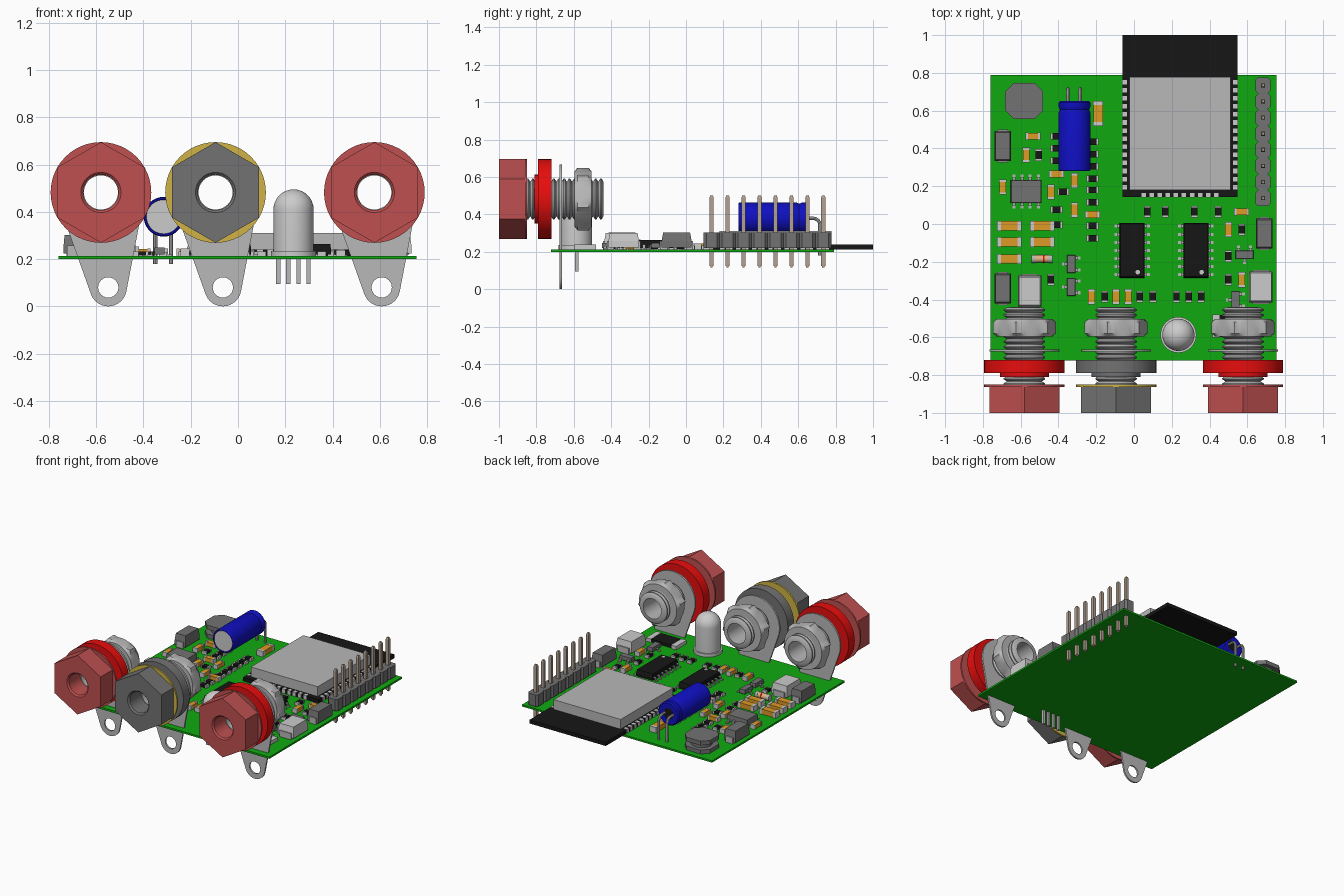
import bpy, bmesh, math
from mathutils import Vector
from mathutils.geometry import convex_hull_2d

if "Cube" in bpy.data.objects:
    bpy.data.objects.remove(bpy.data.objects["Cube"])

TOP = 0.213  # upper face of the circuit board


def mat(name, r, g, b):
    m = bpy.data.materials.new(name)
    m.diffuse_color = (r, g, b, 1)
    m.use_nodes = True
    m.node_tree.nodes["Principled BSDF"].inputs["Base Color"].default_value = m.diffuse_color
    return m


METAL = mat("metal", .48, .48, .48)
GREEN = mat("board_green", .005, .40, .005)
BLACK = mat("black", .008, .008, .008)
DARK = mat("dark_grey", .17, .17, .17)
RED = mat("red", .80, .004, .004)
DULL = mat("dull_red", .52, .08, .08)
GOLD = mat("gold", .62, .45, .06)
ORANGE = mat("orange", .72, .32, .02)
TAN = mat("tan", .75, .45, .22)
BLUE = mat("blue", .005, .005, .55)
PALE = mat("pale_grey", .6, .6, .6)
PIN = mat("pin", .45, .36, .29)


class Part:
    """Collects solids of several colours into one mesh."""
    def __init__(self, name):
        self.name, self.bm, self.mats = name, bmesh.new(), []

    def face(self, verts, m):
        if m not in self.mats:
            self.mats.append(m)
        self.bm.faces.new(verts).material_index = self.mats.index(m)

    def prism(self, pts, z0, z1, m, taper=1.0):
        c = sum((Vector(p) for p in pts), Vector((0, 0))) / len(pts)
        lo = [self.bm.verts.new((p[0], p[1], z0)) for p in pts]
        hi = [self.bm.verts.new((*(c + (Vector(p) - c) * taper), z1)) for p in pts]
        self.face(lo[::-1], m)
        self.face(hi, m)
        for i in range(len(pts)):
            j = (i + 1) % len(pts)
            self.face([lo[i], lo[j], hi[j], hi[i]], m)

    def box(self, x0, x1, y0, y1, z0, z1, m=METAL, taper=1.0):
        self.prism([(x0, y0), (x1, y0), (x1, y1), (x0, y1)], z0, z1, m, taper)

    def cut_box(self, cx, cy, w, h, c, z0, z1, m):
        q = [(w, h - c), (w - c, h), (c - w, h), (-w, h - c), (-w, c - h), (c - w, -h), (w - c, -h), (w, c - h)]
        self.prism([(cx + x, cy + y) for x, y in q], z0, z1, m)

    def lathe(self, prof, m, axis='Y', segs=48, hexr=None, corner=90):
        """Revolve (along, radius) points; hexr clips the radius to a hexagon."""
        rings = []
        for k in range(segs):
            t = 360 * k / segs
            lim = 9 if not hexr else hexr * math.cos(math.pi / 6) / math.cos(math.radians((t - corner) % 60 - 30))
            ring = []
            for a, r in prof:
                r = min(r, lim)
                u, v = r * math.cos(math.radians(t)), r * math.sin(math.radians(t))
                ring.append(self.bm.verts.new((u, a, v) if axis == 'Y' else (u, v, a)))
            rings.append(ring)
        n = len(prof) - (1 if prof[0][1] == 0 else 0)
        for k in range(segs):
            a, b = rings[k], rings[(k + 1) % segs]
            for i in range(n):
                j = (i + 1) % len(prof)
                self.face([a[i], a[j], b[j], b[i]], m)

    def mesh(self):
        bmesh.ops.remove_doubles(self.bm, verts=[v for v in self.bm.verts if v.co.xy.length < 1e-7 or abs(v.co.x) + abs(v.co.z) < 1e-7], dist=1e-6)
        bmesh.ops.recalc_face_normals(self.bm, faces=self.bm.faces)
        me = bpy.data.meshes.new(self.name)
        self.bm.to_mesh(me)
        self.bm.free()
        for m in self.mats:
            me.materials.append(m)
        return me


def place(name, me, x=0, y=0, z=TOP, turn=0):
    o = bpy.data.objects.new(name, me)
    o.location, o.rotation_euler = (x, y, z), (0, 0, math.radians(turn))
    bpy.context.collection.objects.link(o)
    return o


def smooth(objs):
    bpy.ops.object.select_all(action='DESELECT')
    for o in objs:
        o.select_set(True)
    bpy.context.view_layer.objects.active = objs[0]
    bpy.ops.object.shade_smooth_by_angle(angle=math.radians(30))


rounds = []

# circuit board
p = Part("circuit_board")
p.box(-.76, .755, -.722, .79, .2, TOP, GREEN)
place("circuit_board", p.mesh(), z=0)


def solid(name, prof, m, **kw):
    q = Part(name)
    q.lathe(prof, m, **kw)
    return q.mesh()


# binding posts: hex cap, flange, insulating washer, threaded tube, nut, solder tab
thread = [(-.44, .072), (-.86, .072)]
for i in range(15):
    a = -.86 + i * .028
    thread += [(a, .094), (a + .010, .110), (a + .016, .110), (a + .026, .094)]
tube = solid("threaded_tube", thread, METAL)
nut = solid("hex_nut", [(-.595, .1), (-.595, .15), (-.58, .18), (-.52, .18), (-.504, .15), (-.504, .1)], METAL, hexr=.173, corner=105)
for side, x, cap_m, flange_m, wash_m in (("left", -.58, DULL, DULL, RED), ("middle", -.095, DARK, GOLD, DARK), ("right", .577, DULL, DULL, RED)):
    cap = solid("cap", [(-1, .085), (-1, .3), (-.862, .3), (-.862, .075), (-.99, .075)], cap_m, hexr=.213)
    flange = solid("flange", [(-.862, .09), (-.862, .213), (-.85, .213), (-.85, .09)], flange_m)
    wash = solid("washer", [(-.81, .1), (-.81, .13), (-.79, .13), (-.79, .213), (-.72, .213), (-.72, .1)], wash_m)
    for n, me in (("cap", cap), ("flange", flange), ("washer", wash), ("thread", tube), ("nut", nut)):
        rounds.append(place(f"{side}_post_{n}", me, x, 0, .482))
    # tab outline is the hull of a large and a small circle
    ring = lambda cx, cz, r, n: [Vector((cx + r * math.cos(2 * math.pi * k / n), cz + r * math.sin(2 * math.pi * k / n))) for k in range(n)]
    pts = ring(0, .482, .185, 48) + ring(.031, .078, .078, 32)
    outline = [pts[i] for i in convex_hull_2d(pts)]
    cu = bpy.data.curves.new("tab", 'CURVE')
    cu.dimensions, cu.fill_mode, cu.extrude = '2D', 'BOTH', .006
    for loop in (outline, ring(.031, .08, .043, 24), ring(0, .482, .1, 32)):
        s = cu.splines.new('POLY')
        s.points.add(len(loop) - 1)
        for pt, v in zip(s.points, loop):
            pt.co = (v.x, v.y, 0, 1)
        s.use_cyclic_u = True
    tab = place(f"{side}_post_solder_tab", cu, x, -.67, 0)
    tab.rotation_euler = (math.pi / 2, 0, 0)
    cu.materials.append(METAL)

# indicator light with four legs
dome = [(.41 + .085 * math.sin(math.radians(t)), .085 * math.cos(math.radians(t))) for t in range(0, 90, 10)]
rounds.append(place("indicator_light", solid("light", [(TOP, 0), (TOP, .095), (.235, .095), (.235, .085)] + dome + [(.495, 0)], PALE, axis='Z'), .235, -.587, 0))
p = Part("indicator_legs")
for x in (-.065, -.022, .021, .063):
    p.box(x - .009, x + .009, -.009, .009, .095, .22)
place("indicator_legs", p.mesh(), .235, -.585, 0)

# wireless module: carrier, metal shield, edge pads
p = Part("module")
p.box(-.06, .547, .143, 1.0, TOP, .24, BLACK)
p.box(-.024, .51, .18, .778, .24, .31)
for i in range(14):
    y = .195 + i * .0428
    for x0, x1 in ((-.063, -.036), (.523, .55)):
        p.box(x0, x1, y - .012, y + .012, TOP, .243, PALE)
for i in range(10):
    x = .243 + (i - 4.5) * .0428
    p.box(x - .012, x + .012, .14, .165, TOP, .243, PALE)
place("wireless_module", p.mesh(), z=0)

# pin header
p = Part("header")
for i in range(8):
    y = .137 + i * .0853
    p.cut_box(.683, y, .04, .0426, .014, .22, .304, DARK)
    p.box(.672, .694, y - .011, y + .011, .125, .49, PIN)
    p.box(.672, .694, y - .011, y + .011, .49, .502, PIN, .6)
    p.box(.677, .689, y - .006, y + .006, .115, .125, PIN)
place("pin_header", p.mesh(), z=0)

# electrolytic capacitor lying down, with bent leads
can = [(.285, 0), (.285, .072), (.28, .074), (.28, .08), (.286, .084), (.59, .084), (.605, .078), (.62, .084), (.642, .084), (.65, .076), (.65, .066), (.645, 0)]
p = Part("capacitor")
p.lathe(can, BLUE, segs=40)
p.lathe([(.282, 0), (.282, .072), (.3, .072), (.3, 0)], PALE, segs=40)
p.lathe([(.6, 0), (.6, .066), (.648, .066), (.648, 0)], BLACK, segs=40)
rounds.append(place("large_capacitor", p.mesh(), -.315, 0, .387 - .008))
for k, x in enumerate((-.35, -.284)):
    cu = bpy.data.curves.new("lead", 'CURVE')
    cu.dimensions, cu.bevel_depth, cu.bevel_resolution, cu.use_fill_caps = '3D', .009, 2, True
    s = cu.splines.new('POLY')
    path = [(.64, .379), (.68, .379)] + [(.68 + .036 * math.sin(t), .343 + .036 * math.cos(t)) for t in (.4, .8, 1.2, 1.57)] + [(.716, .18)]
    s.points.add(len(path) - 1)
    for pt, (y, z) in zip(s.points, path):
        pt.co = (0, y, z, 1)
    cu.materials.append(METAL)
    place(f"capacitor_lead_{k + 1}", cu, x, 0, 0)

# inductor: two cut-corner plates on a core
p = Part("inductor")
p.cut_box(0, 0, .1, .096, .045, 0, .028, DARK)
p.lathe([(.028, 0), (.028, .07), (.062, .07), (.062, 0)], DARK, axis='Z', segs=32)
p.cut_box(0, 0, .1, .096, .045, .062, .092, DARK)
place("inductor", p.mesh(), -.582, .651)


# chips with gull-wing legs on both x sides
def chip(name, w, h, top, left, right, m):
    q = Part(name)
    q.box(-w, w, -h, h, .006, top * .5, m)
    q.box(-w, w, -h, h, top * .5, top, m, .95)
    for s, ys in ((-1, left), (1, right)):
        for y in ys:
            for a, b, z0, z1 in ((w - .004, w + .014, top * .4, top * .5), (w + .008, w + .014, 0, top * .5), (w + .008, w + .028, 0, .006)):
                q.box(*sorted((s * a, s * b)), y - .008, y + .008, z0, z1, METAL)
    return q


row = lambda n: [(i - (n - 1) / 2) * .0428 for i in range(n)]
p = chip("logic_chip", .066, .146, .05, row(7), row(7), BLACK)
p.prism([(.03 + .012 * math.cos(t * math.pi / 8), -.115 + .012 * math.sin(t * math.pi / 8)) for t in range(16)], .049, .0515, PALE)
big = p.mesh()
place("logic_chip_1", big, -.01, -.14)
place("logic_chip_2", big, .328, -.14)
place("small_chip", chip("small_chip", .062, .082, .05, row(4), row(4), DARK).mesh(), -.571, .172, turn=90)
sot = chip("transistor", .022, .048, .035, [0], [-.031, .031], DARK).mesh()
for i, (x, y, t) in enumerate(((-.332, -.212, 0), (-.332, -.333, 0), (.585, -.163, 90), (.537, -.402, 0))):
    place(f"transistor_{i + 1}", sot, x, y, turn=t)


# blocks with wrap-around metal tabs, long axis along y
def block(name, w, h, top, tab, m):
    q = Part(name)
    q.box(-w, w, -h, h, .01, top * .5, m)
    q.box(-w, w, -h, h, top * .5, top, m, .9)
    for s in (-1, 1):
        q.box(-tab, tab, *sorted((s * (h - .03), s * (h + .008))), 0, top * .5, METAL)
    return q.mesh()


diode = block("diode", .043, .08, .09, .028, DARK)
for i, (x, y) in enumerate(((-.695, .413), (-.695, -.342), (.69, -.05))):
    place(f"power_diode_{i + 1}", diode, x, y)
fuse = block("fuse", .062, .082, .088, .045, PALE)
for i, (x, y) in enumerate(((-.553, -.355), (.672, -.333))):
    place(f"pale_block_{i + 1}", fuse, x, y)


# surface-mount resistors and capacitors, long axis along y
def smd(name, w, h, top, m):
    q = Part(name)
    e = h * .32
    q.box(-w * .95, w * .95, e - h, h - e, .002, top * .95, m)
    q.box(-w, w, -h, e - h, 0, top, PALE)
    q.box(-w, w, h - e, h, 0, top, PALE)
    return q.mesh()


res = smd("resistor", .018, .031, .02, BLACK)
cap = smd("small_cap", .019, .04, .032, ORANGE)
large = smd("large_cap", .026, .065, .04, ORANGE)
shunt = smd("sense_resistor", .06, .12, .025, BLACK)
res_up = [(x, -.385) for x in (-.155, .03, .1, .225, .29, .355)] + [(x, .065) for x in (.07, .165, .32, .445)]
res_up += [(-.505, .365), (.57, -.03), (-.44, -.295), (.5, -.17), (.5, -.295)]
res_across = [(-.22, y) for y in (.435, .37, .305, .24, .18, .115, -.01, -.075)]
res_across += [(-.41, y) for y in (.465, .4, .335, .075, -.005)] + [(-.375, .17)]
cap_up = [(-.57, .365), (-.695, .195), (-.44, .17), (-.315, .23), (-.315, .075), (.5, -.03), (.57, -.295), (-.225, -.385), (-.095, -.385), (-.03, -.385)]
cap_across = [(-.535, .465), (-.41, .265), (-.22, .05), (.57, .065)]
large_across = [(-.66, -.01), (-.485, -.01), (-.66, -.095), (-.485, -.095), (-.66, -.185)]
for name, me, spots, turn in (("resistor_upright", res, res_up, 0), ("resistor_across", res, res_across, 90), ("small_capacitor_upright", cap, cap_up, 0),
                              ("small_capacitor_across", cap, cap_across, 90), ("wide_capacitor_across", large, large_across, 90),
                              ("wide_capacitor_upright", large, [(-.19, .585)], 0), ("sense_resistor", shunt, [(.535, -.54)], 90)):
    for i, (x, y) in enumerate(spots):
        place(f"{name}_{i + 1}", me, x, y, turn=turn)

# round glass-style resistor
p = Part("round_resistor")
p.lathe([(-.04, 0), (-.04, .02), (.04, .02), (.04, 0)], TAN, segs=24)
for a, b, m in ((-.055, -.035, METAL), (.035, .055, METAL), (-.012, -.004, RED)):
    p.lathe([(a, 0), (a, .022), (b, .022), (b, 0)], m, segs=24)
rounds.append(place("round_resistor", p.mesh(), -.487, -.185, TOP + .022, 90))

# turn curves into meshes and smooth the round parts
curves = [o for o in bpy.data.objects if o.type == 'CURVE']
bpy.ops.object.select_all(action='DESELECT')
for o in curves:
    o.select_set(True)
bpy.context.view_layer.objects.active = curves[0]
bpy.ops.object.convert(target='MESH')
smooth(rounds + [o for o in bpy.data.objects if "lead" in o.name or "solder_tab" in o.name])
